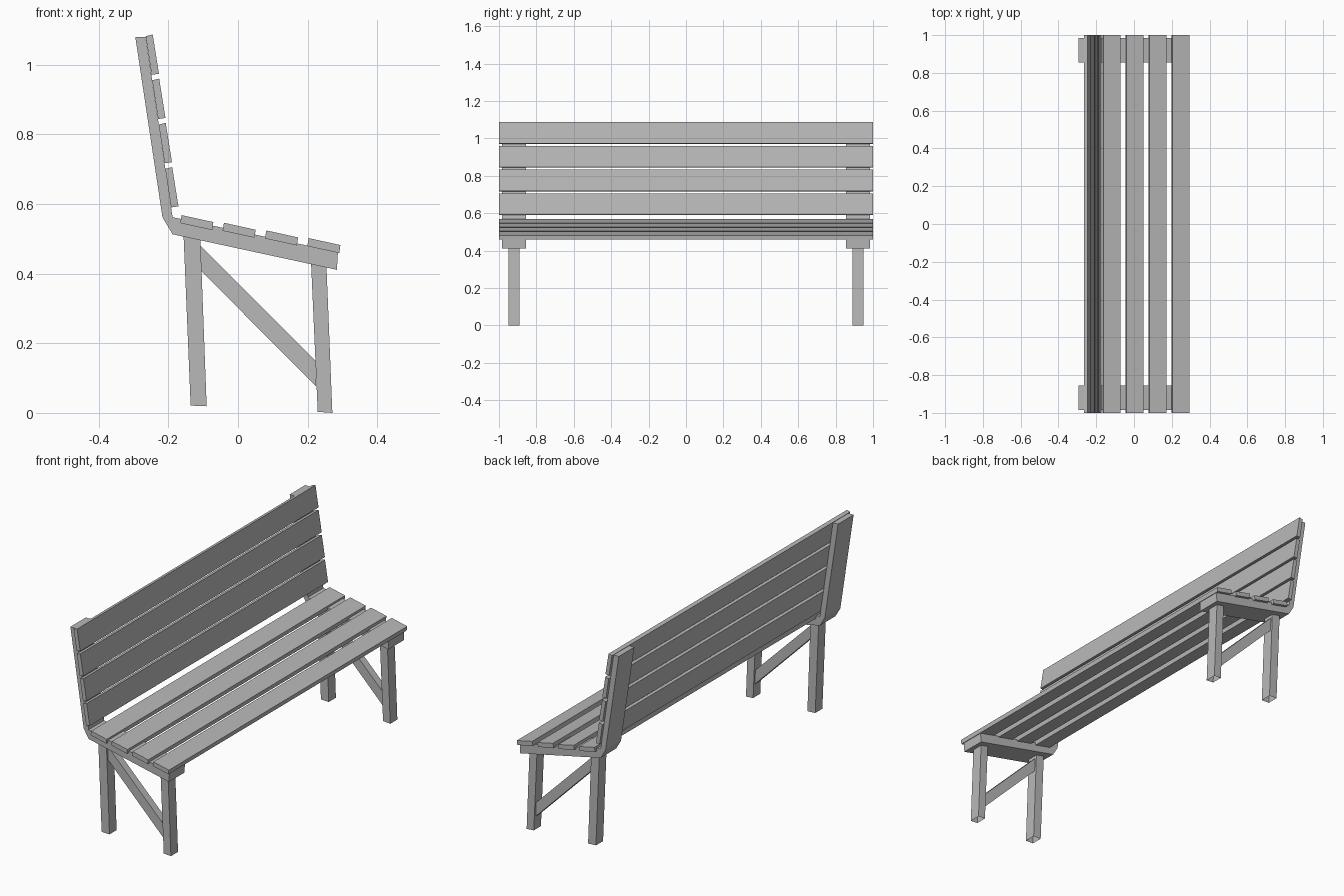
import bpy, bmesh
from mathutils import Vector

if "Cube" in bpy.data.objects:
    bpy.data.objects.remove(bpy.data.objects["Cube"])

# Dark grey used on every part
grey = bpy.data.materials.new("dark_grey")
grey.diffuse_color = (0.48, 0.48, 0.48, 1)
grey.use_nodes = True
grey.node_tree.nodes["Principled BSDF"].inputs["Base Color"].default_value = grey.diffuse_color


def prism(name, profile, y0, y1, open_bottom=False):
    """Extrude an (x, z) profile along y."""
    bm = bmesh.new()
    face = bm.faces.new([bm.verts.new((x, y0, z)) for x, z in profile])
    ext = bmesh.ops.extrude_face_region(bm, geom=[face])
    moved = [g for g in ext["geom"] if isinstance(g, bmesh.types.BMVert)]
    bmesh.ops.translate(bm, verts=moved, vec=(0, y1 - y0, 0))
    bmesh.ops.recalc_face_normals(bm, faces=bm.faces)
    if open_bottom:
        low = min(bm.faces, key=lambda f: f.calc_center_median().z)
        bmesh.ops.delete(bm, geom=[low], context="FACES_ONLY")
    mesh = bpy.data.meshes.new(name)
    bm.to_mesh(mesh)
    bm.free()
    mesh.materials.append(grey)
    obj = bpy.data.objects.new(name, mesh)
    bpy.context.collection.objects.link(obj)
    return obj


def pair(name, profile, y0, y1, open_bottom=False):
    """The same part at both ends of the bench."""
    obj = prism(name, profile, y0, y1, open_bottom)
    mirror = obj.modifiers.new("Mirror", "MIRROR")
    mirror.use_axis = (False, True, False)


def slats(name, quad, last_corner, count):
    """Repeat a full-length slat from its first corner to last_corner."""
    step = (Vector(last_corner) - Vector(quad[0])) / (count - 1)
    for i in range(count):
        prism(f"{name}_{i + 1}", [Vector(p) + step * i for p in quad], -1, 1)


# Bent end frames carrying seat and backrest
pair("end_frame", [(-0.295, 1.08), (-0.265, 1.08), (-0.188, 0.562), (0.287, 0.462),
                   (0.284, 0.411), (-0.188, 0.513), (-0.217, 0.562)], 0.855, 0.985)

# Seat and backrest slats
slats("seat_slat", [(-0.162, 0.568), (-0.071, 0.548), (-0.074, 0.525), (-0.166, 0.545)],
      (0.203, 0.502), 4)
slats("back_slat", [(-0.245, 1.087), (-0.227, 0.974), (-0.248, 0.971), (-0.265, 1.082)],
      (-0.189, 0.706), 4)

# Legs, tops sunk into the end frames
pair("back_leg", [(-0.157, 0.525), (-0.109, 0.523), (-0.09, 0.019), (-0.136, 0.021)],
     0.89, 0.95, True)
pair("front_leg", [(0.209, 0.45), (0.253, 0.448), (0.271, 0.0), (0.229, 0.003)],
     0.89, 0.95, True)

# Diagonal braces between the legs
pair("brace", [(-0.11, 0.482), (0.224, 0.148), (0.224, 0.076), (-0.108, 0.41)],
     0.90, 0.94)
